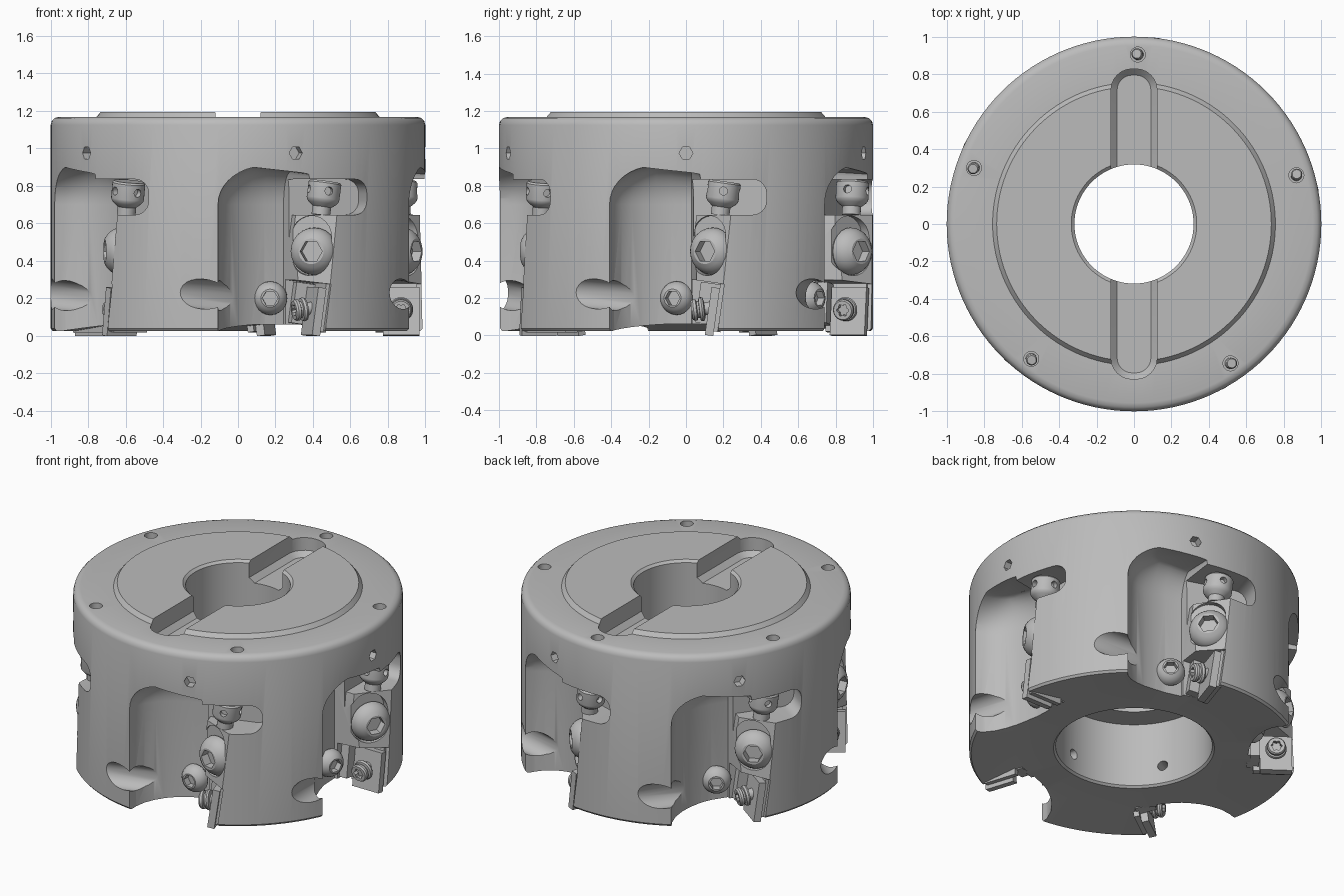
import bpy, bmesh, math
from mathutils import Matrix, Vector

if "Cube" in bpy.data.objects:
    bpy.data.objects.remove(bpy.data.objects["Cube"])

STATIONS = 5
steel = bpy.data.materials.new("steel grey")
steel.diffuse_color = (0.5, 0.5, 0.5, 1)
steel.use_nodes = True
steel.node_tree.nodes["Principled BSDF"].inputs["Base Color"].default_value = steel.diffuse_color


def loft(rings, closed=False):
    """Mesh from equal-length rings of points, capped unless closed."""
    bm = bmesh.new()
    vs = [[bm.verts.new(p) for p in ring] for ring in rings]
    n, m = len(vs[0]), len(vs)
    for i in range(m if closed else m - 1):
        a, b = vs[i], vs[(i + 1) % m]
        for j in range(n):
            bm.faces.new((a[j], a[(j + 1) % n], b[(j + 1) % n], b[j]))
    if not closed:
        bm.faces.new(vs[0])
        bm.faces.new(vs[-1])
    bmesh.ops.recalc_face_normals(bm, faces=bm.faces)
    return bm


def lathe(profile, seg=24, closed=False):
    """Profile entries are (radius, height) or (radius, height, socket kind)."""
    rings = []
    for r, z, *kind in profile:
        ring = []
        for j in range(seg):
            a, q = math.tau * j / seg, r
            if kind == ["hex"]:
                q = r * math.cos(math.pi / 6) / math.cos(a % (math.pi / 3) - math.pi / 6)
            elif kind == ["star"]:
                q = r * (1 + 0.17 * math.cos(6 * a))
            ring.append((q * math.cos(a), q * math.sin(a), z))
        rings.append(ring)
    return loft(rings, closed)


def rounded(w, h, r, n=6):
    """Rounded rectangle outline, centred."""
    pts = []
    for k, (sx, sy) in enumerate(((1, 1), (-1, 1), (-1, -1), (1, -1))):
        for i in range(n + 1):
            a = math.pi / 2 * (k + i / n)
            pts.append((sx * (w / 2 - r) + r * math.cos(a), sy * (h / 2 - r) + r * math.sin(a)))
    return pts


def at(pos, direction=(0, 0, 1)):
    return Matrix.Translation(pos) @ Vector(direction).to_track_quat('Z', 'Y').to_matrix().to_4x4()


def box(lo, hi):
    return loft([[(lo[0], lo[1], z), (hi[0], lo[1], z), (hi[0], hi[1], z), (lo[0], hi[1], z)]
                 for z in (lo[2], hi[2])])


def rod(r, length, seg=24):
    return lathe([(r, 0), (r, length)], seg)


def turn(k):
    return Matrix.Rotation(math.tau * k / STATIONS, 4, 'Z')


def add(name, mesh, matrix=Matrix()):
    ob = bpy.data.objects.new(name, mesh)
    bpy.context.collection.objects.link(ob)
    ob.matrix_world = matrix
    return ob


def smooth(ob, angle=32):
    bpy.ops.object.select_all(action='DESELECT')
    ob.select_set(True)
    bpy.context.view_layer.objects.active = ob
    bpy.ops.object.shade_smooth_by_angle(angle=math.radians(angle))


def to_mesh(bm, name):
    me = bpy.data.meshes.new(name)
    bm.to_mesh(me)
    bm.free()
    return me


def part(name, bm, matrix=Matrix(), count=STATIONS):
    """Place a part once per station."""
    me = to_mesh(bm, name)
    me.materials.append(steel)
    for k in range(count):
        ob = add(name, me, turn(k) @ matrix)
        if k == 0:
            smooth(ob)


def cut(body, name, bm, matrix=Matrix(), count=STATIONS):
    """Subtract a cutter at every station."""
    me, out = to_mesh(bm, name), bmesh.new()
    for k in range(count):
        tmp = me.copy()
        tmp.transform(turn(k) @ matrix)
        out.from_mesh(tmp)
    cutter = add(name, to_mesh(out, name))
    cutter.hide_render = True
    mod = body.modifiers.new(name, 'BOOLEAN')
    mod.object, mod.operation, mod.solver = cutter, 'DIFFERENCE', 'EXACT'
    bpy.context.view_layer.update()
    new = bpy.data.meshes.new_from_object(body.evaluated_get(bpy.context.evaluated_depsgraph_get()))
    body.modifiers.clear()
    body.data = new
    bpy.data.objects.remove(cutter)


# Body: turned ring with dished underside, raised seat and stepped bore
body_me = to_mesh(lathe([
    (0.488, 0.062), (0.72, 0.06), (0.965, 0.024), (0.988, 0.024), (1, 0.038), (1, 1.125), (0.994, 1.147),
    (0.978, 1.162), (0.955, 1.168), (0.755, 1.168), (0.733, 1.195), (0.335, 1.195), (0.318, 1.18),
    (0.318, 0.5), (0.475, 0.5), (0.475, 0.075)], 120, True), "cutter_body")
body_me.materials.append(steel)
body = add("cutter_body", body_me)

# Drive slot across the top, with bevelled floor edge
slot = [[(x, y, z) for x, y in rounded(0.18 + 2 * g, 1.59 + 2 * g, 0.08 + g)]
        for g, z in ((0, 1.05), (0.033, 1.083), (0.033, 1.3))]
cut(body, "drive_slot", loft(slot), count=1)

# Chip gullets with arched tops
outline = [(1.12, -0.43), (0.915, -0.41), (0.86, -0.385), (0.81, -0.345), (0.77, -0.29), (0.74, -0.23),
           (0.717, -0.16), (0.70, -0.08), (0.695, 0.03), (1.12, 0.10)]
gullet = [[(x, y, -0.1) for x, y in outline]]
for i in range(9):
    a = math.radians(9.5 * i)
    s, z = math.cos(a), 0.70 + 0.205 * math.sin(a)
    gullet.append([(1.12 - (1.12 - x) * (0.65 + 0.35 * s), -0.17 + (y + 0.17) * s if y < -0.17 else y,
                    z - (1 - s) * 0.8 * max(0, y + 0.17) ** 2) for x, y in outline])
cut(body, "gullet", loft(gullet))

# Slanted seat face for the clamp screw
seat = [(0.76, -0.15, 0), (0.76, 0.03, 1), (0.82, 0.03, 1), (0.96, 0.20, 1), (1.15, 0.43, 1), (1.15, -0.15, 0)]
cut(body, "seat_face", loft([[(x, y + t * 0.14 * (z - 0.45), z) for x, y, t in seat] for z in (-0.1, 0.70)]))

# Adjuster window, access groove, insert pocket, screw recess
cut(body, "adjuster_window", loft([[(x, 0.2 + y, 0.74 + z) for y, z in rounded(0.46, 0.19, 0.075)]
                                   for x in (0.76, 1.1)]))
cut(body, "access_groove", rod(0.08, 0.8), at((0.805, -0.02, 0.185), (0.15, -1, 0.08)))
tilt = Matrix.Translation((0.865, 0.12, 0.14)) @ Matrix.Rotation(math.radians(-8), 4, 'X')
cut(body, "insert_pocket", box((-0.15, -0.16, -0.3), (0.3, 0.065, 0.145)), tilt)
axis = Vector((0.87, -0.49, 0))
cut(body, "screw_recess", loft([[(x, y, z) for x, y in rounded(0.23, 0.32, 0.114)] for z in (0, 0.3)]),
    Matrix.Translation((0.855, 0.14, 0.48))
    @ Matrix(((0.49, 0, 0.87), (0.87, 0, -0.49), (0, 1, 0))).to_4x4())

# Screw holes on the top rim, side sockets and coolant holes
a = math.radians(16.7)
rim = (0.905 * math.cos(a), 0.905 * math.sin(a), 1.06)
cut(body, "rim_hole", rod(0.04, 0.2), at(rim))
cut(body, "side_socket", rod(0.037, 0.1, 6), at((0.94, 0, 0.975), (1, 0, 0)))
cut(body, "coolant_hole", rod(0.033, 0.5, 16), at((0.40, -0.055, 0.195), (1, -0.1, 0)))
smooth(body)


def button(r, h, socket, kind="hex"):
    """Domed screw head with a socket and a short shank."""
    prof = [(r * 0.55, -0.06), (r * 0.55, -0.01), (r * 0.93, 0), (r, h * 0.15)]
    for i in range(1, 6):
        t = math.radians(11.5 * i)
        prof.append((r * math.cos(t), h * (0.15 + 0.85 * math.sin(t) / math.sin(math.radians(57.5)))))
    prof += [(socket, h, kind), (socket, h * 0.45, kind)]
    return lathe(prof)


# Screws
part("clamp_screw", button(0.127, 0.10, 0.06), at((0.865, 0.15, 0.45), axis))
part("wedge_screw", button(0.09, 0.08, 0.042), at((0.70, -0.045, 0.20), (0.94, -0.34, 0)))
part("insert_screw", lathe([(0.035, -0.03), (0.035, 0.02), (0.06, 0.025), (0.065, 0.035), (0.06, 0.048),
                            (0.045, 0.05), (0.045, 0.06), (0.057, 0.065), (0.057, 0.08), (0.05, 0.09),
                            (0.03, 0.09, "star"), (0.03, 0.06, "star")]),
     at((0.87, 0.12, 0.145), (0, -1, -0.12)))
part("rim_screw", lathe([(0.03, -0.02), (0.03, 0.055), (0.024, 0.065)], 16), at(rim, (0.03, 0.1, 1)))

# Adjusting nut with side holes
nut = lathe([(0.05, -0.13), (0.05, -0.085), (0.075, -0.065), (0.086, -0.05), (0.088, -0.04), (0.088, 0.042),
             (0.08, 0.052), (0.04, 0.052)], 32)
nut_me = to_mesh(nut, "adjusting_nut")
nut_me.materials.append(steel)
nut_ob = add("adjusting_nut", nut_me)
for h in range(4):
    d = Vector((math.cos(h * math.pi / 2), math.sin(h * math.pi / 2), 0))
    cut(nut_ob, "nut_hole", rod(0.022, 0.1, 12), at(d * 0.055, d), 1)
smooth(nut_ob)
nut_pos = Matrix.Translation((0.87, 0.20, 0.772)) @ Matrix.Rotation(math.radians(-8), 4, 'X')
nut_ob.matrix_world = nut_pos
for k in range(1, STATIONS):
    add("adjusting_nut", nut_ob.data, turn(k) @ nut_pos)

# Cutting inserts, backing shoes and wedge blocks
part("cutting_insert", box((-0.09, 0, -0.138), (0.105, 0.045, 0.12)), tilt)
part("insert_shoe", box((-0.13, 0.045, -0.113), (0.09, 0.08, 0.15)), tilt)
part("wedge_block", box((-0.17, -0.06, -0.08), (-0.095, 0.06, 0.14)), tilt)
